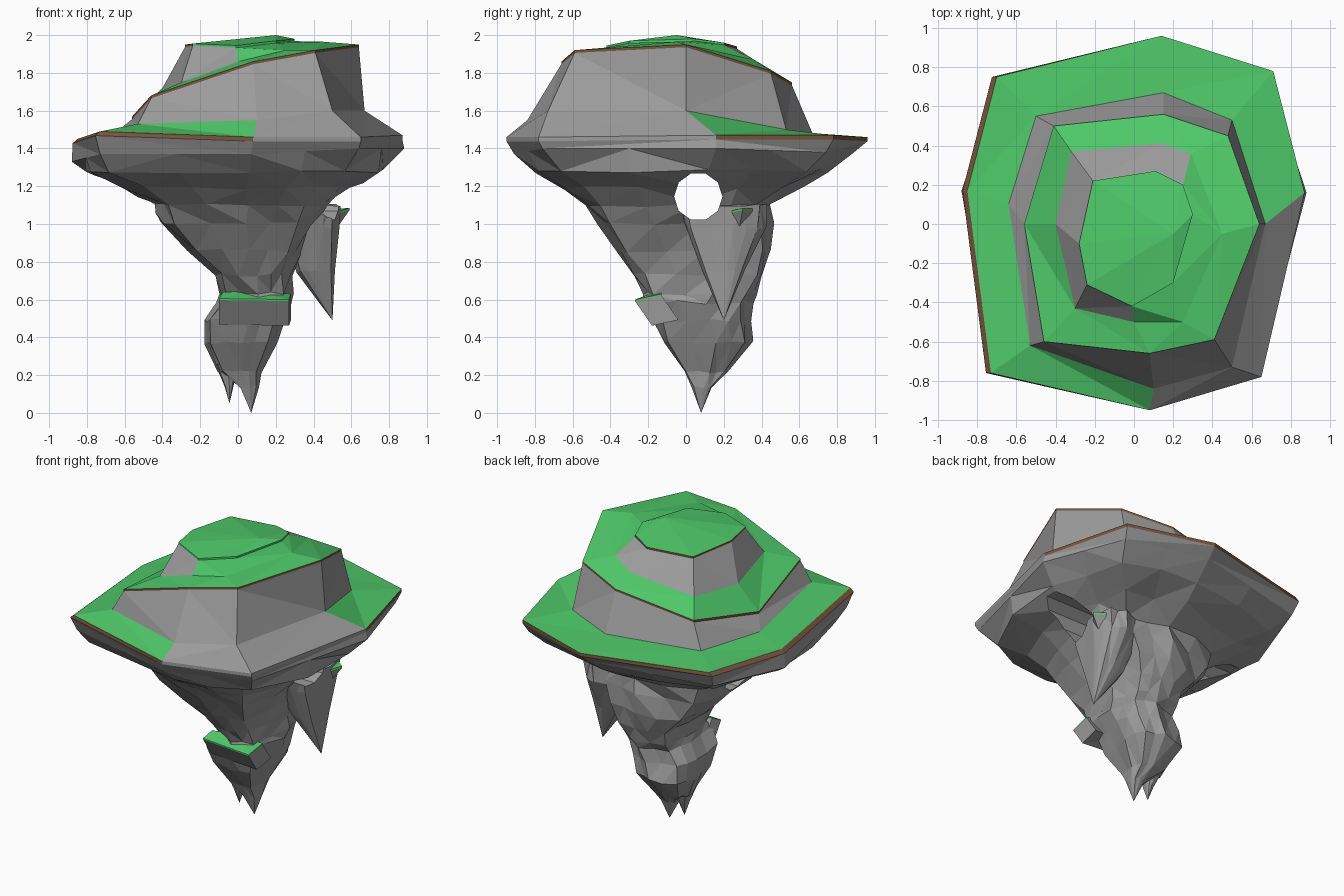
import bpy, bmesh, math, random
from mathutils import Vector

if "Cube" in bpy.data.objects:
    bpy.data.objects.remove(bpy.data.objects["Cube"])

random.seed(7)


def material(name, rgb):
    m = bpy.data.materials.new(name)
    m.diffuse_color = (*rgb, 1)
    m.use_nodes = True
    m.node_tree.nodes["Principled BSDF"].inputs["Base Color"].default_value = m.diffuse_color
    return m


GRASS = material("grass_green", (0.075, 0.58, 0.14))
SOIL = material("soil_brown", (0.2, 0.09, 0.045))
ROCK = material("rock_grey", (0.33, 0.33, 0.33))


def build(name, pts, faces, mat=ROCK):
    bm = bmesh.new()
    vs = [bm.verts.new(p) for p in pts]
    for f in faces:
        bm.faces.new([vs[i] for i in f])
    bmesh.ops.delete(bm, geom=[v for v in vs if not v.link_faces], context='VERTS')
    bmesh.ops.triangulate(bm, faces=bm.faces[:])
    me = bpy.data.meshes.new(name)
    bm.to_mesh(me)
    bm.free()
    ob = bpy.data.objects.new(name, me)
    bpy.context.collection.objects.link(ob)
    me.materials.append(mat)
    return ob


def lowered(ring, d):
    return [(x, y, z - d) for x, y, z in ring]


# Eight-sided rings, counter-clockwise from the right side
under = [(.88, .16, 1.4), (.69, .74, 1.38), (.13, .89, 1.38), (-.7, .71, 1.36),
         (-.88, .17, 1.33), (-.73, -.72, 1.37), (.07, -.91, 1.37), (.64, -.76, 1.4)]
rim = [(.87, .16, 1.47), (.71, .78, 1.47), (.14, .96, 1.46), (-.7, .75, 1.47),
       (-.85, .17, 1.45), (-.73, -.76, 1.49), (.08, -.95, 1.46), (.65, -.78, 1.46)]
foot = [(.67, 0, 1.6), (.5, .53, 1.5), (.15, .67, 1.48), (-.5, .55, 1.49),
        (-.64, .1, 1.49), (-.53, -.62, 1.53), (.1, -.84, 1.55), (.5, -.73, 1.6)]
edge = [(.64, 0, 1.95), (.48, .45, 1.81), (.15, .56, 1.75), (-.41, .5, 1.66),
        (-.56, 0, 1.57), (-.46, -.6, 1.68), (.08, -.66, 1.86), (.41, -.59, 1.92)]
step = [(.45, -.05, 1.965), (.29, .36, 1.87), (.14, .41, 1.81), (-.32, .37, 1.75),
        (-.4, 0, 1.72), (-.3, -.43, 1.75), (0, -.5, 1.86), (.25, -.5, 1.92)]
summit = [(.3, .05, 1.98), (.25, .2, 1.96), (.11, .27, 1.94), (-.21, .22, 1.94),
          (-.28, -.1, 1.95), (-.24, -.31, 1.955), (-.01, -.42, 1.945), (.2, -.3, 1.97)]
# the soil under the rim bulges out on the left
rim_soil = [(x - .025 * (x < -.5), y, z - .022) for x, y, z in rim]

# Spiral terraces: for each band, the sectors that are grass or soil (rest is rock)
rings = [under, rim_soil, rim, foot, lowered(edge, .014), edge,
         step, lowered(summit, .012), summit]
ALL, NONE = range(8), ()
grass_sectors = [NONE, NONE, range(6), NONE, NONE, ALL, (0, 6, 7), (0, 5, 6, 7)]
soil_sectors = [NONE, range(6), NONE, NONE, ALL, NONE, NONE, (1, 2, 3, 4)]
pts = [p for r in rings for p in r] + [(.2, -.05, 2.0)]
rock, grass, soil = [], [], []
for b in range(8):
    for k in range(8):
        n = (k + 1) % 8
        f = (b * 8 + k, b * 8 + n, b * 8 + 8 + n, b * 8 + 8 + k)
        kind = grass if k in grass_sectors[b] else soil if k in soil_sectors[b] else rock
        kind.append(f)
grass += [(64 + k, 64 + (k + 1) % 8, 72) for k in range(8)]
build("island_cliffs", pts, rock)
build("grass_terraces", pts, grass, GRASS)
build("soil_lip", pts, soil, SOIL)


def with_midpoints(ring):
    out = []
    for a, b in zip(ring, ring[1:] + ring[:1]):
        out += [Vector(a), (Vector(a) + Vector(b)) / 2]
    return out


# Hanging rock: the island outline squeezed into boxes (z, x0, x1, y0, y1) above a tip
def hanging(name, tip, boxes, top=None, rough=.0):
    outline = with_midpoints(under)
    n = len(outline)
    loops = []
    for z, x0, x1, y0, y1 in boxes:
        cx, cy = (x0 + x1) / 2, (y0 + y1) / 2
        loop = []
        for p in outline:
            s = 1.03 + random.uniform(-rough, rough)
            loop.append((cx + s * p.x / .88 * (x1 - x0) / 2,
                         cy + s * p.y / .91 * (y1 - y0) / 2,
                         z + random.uniform(-rough, rough) * .15))
        loops.append(loop)
    if top:
        loops.append(with_midpoints(top))
    verts = [p for l in loops for p in l]
    t = len(verts)
    last = t - n
    centre = sum((Vector(p) for p in loops[-1]), Vector()) / n
    verts += [tip, centre]
    faces = []
    for k in range(n):
        m = (k + 1) % n
        faces.append((t, m, k))
        faces.append((last + k, last + m, t + 1))
        for b in range(len(loops) - 1):
            faces.append((b * n + k, b * n + m, b * n + n + m, b * n + n + k))
    return build(name, verts, faces)


root = hanging("hanging_root", (.07, .08, 0), [
    (.14, .01, .11, .03, .14), (.22, -.1, .12, -.01, .22),
    (.37, -.18, .2, -.12, .35), (.49, -.17, .25, -.17, .34),
    (.585, -.11, .28, -.24, .35), (.63, -.1, .28, -.2, .38),
    (.73, -.12, .29, -.28, .42), (.86, -.27, .34, -.37, .45), (1.0, -.39, .41, -.46, .46),
    (1.1, -.44, .48, -.54, .47), (1.19, -.61, .6, -.66, .6),
    (1.28, -.8, .79, -.8, .77)], under, .07)
hanging("small_root_tip", (-.045, .08, .05),
        [(.14, -.07, -.025, .05, .12), (.26, -.12, 0, .02, .17)])
spike = hanging("side_spike", (.5, .2, .49),
                [(.75, .31, .515, .09, .31), (.98, .25, .53, .0, .42),
                 (1.1, .25, .54, -.04, .42)], None, .05)

# Tunnel through the root, from left to right
bm = bmesh.new()
bmesh.ops.create_cone(bm, cap_ends=True, segments=10, radius1=.128, radius2=.128, depth=2.4)
me = bpy.data.meshes.new("tunnel_cutter")
bm.to_mesh(me)
bm.free()
cutter = bpy.data.objects.new("tunnel_cutter", me)
bpy.context.collection.objects.link(cutter)
cutter.rotation_euler = (0, math.pi / 2, 0)
cutter.location = (0, .065, 1.145)
cutter.hide_render = True
for part in (root, spike):
    mod = part.modifiers.new("tunnel", 'BOOLEAN')
    mod.operation = 'DIFFERENCE'
    mod.solver = 'EXACT'
    mod.object = cutter
    bpy.context.view_layer.objects.active = part
    bpy.ops.object.modifier_apply(modifier=mod.name)
bpy.data.objects.remove(cutter, do_unlink=True)


# Small ledges: a slab under a top outline, its underside pulled back by (dx, dy)
def slab(name, top, depth, dx=0, dy=0, mat=ROCK):
    n = len(top)
    bottom = [(x + dx, y + dy, z - depth) for x, y, z in top]
    faces = [tuple(range(n)), tuple(reversed(range(n, 2 * n)))]
    faces += [(k, n + k, n + (k + 1) % n, (k + 1) % n) for k in range(n)]
    build(name, top + bottom, faces, mat)


front = [(-.1, -.24, .605), (.27, -.27, .6), (.28, -.13, .63), (.09, -.15, .645), (-.08, -.17, .64)]
slab("front_ledge_grass", front, .008, mat=GRASS)
slab("front_ledge_rock", lowered(front, .008), .13, 0, .09)
side = [(.4, .2, 1.07), (.52, .22, 1.065), (.59, .3, 1.085), (.51, .36, 1.08), (.38, .36, 1.08)]
slab("side_ledge_grass", side, .012, mat=GRASS)
slab("side_ledge_rock", lowered(side, .012), .1, -.07, -.02)
